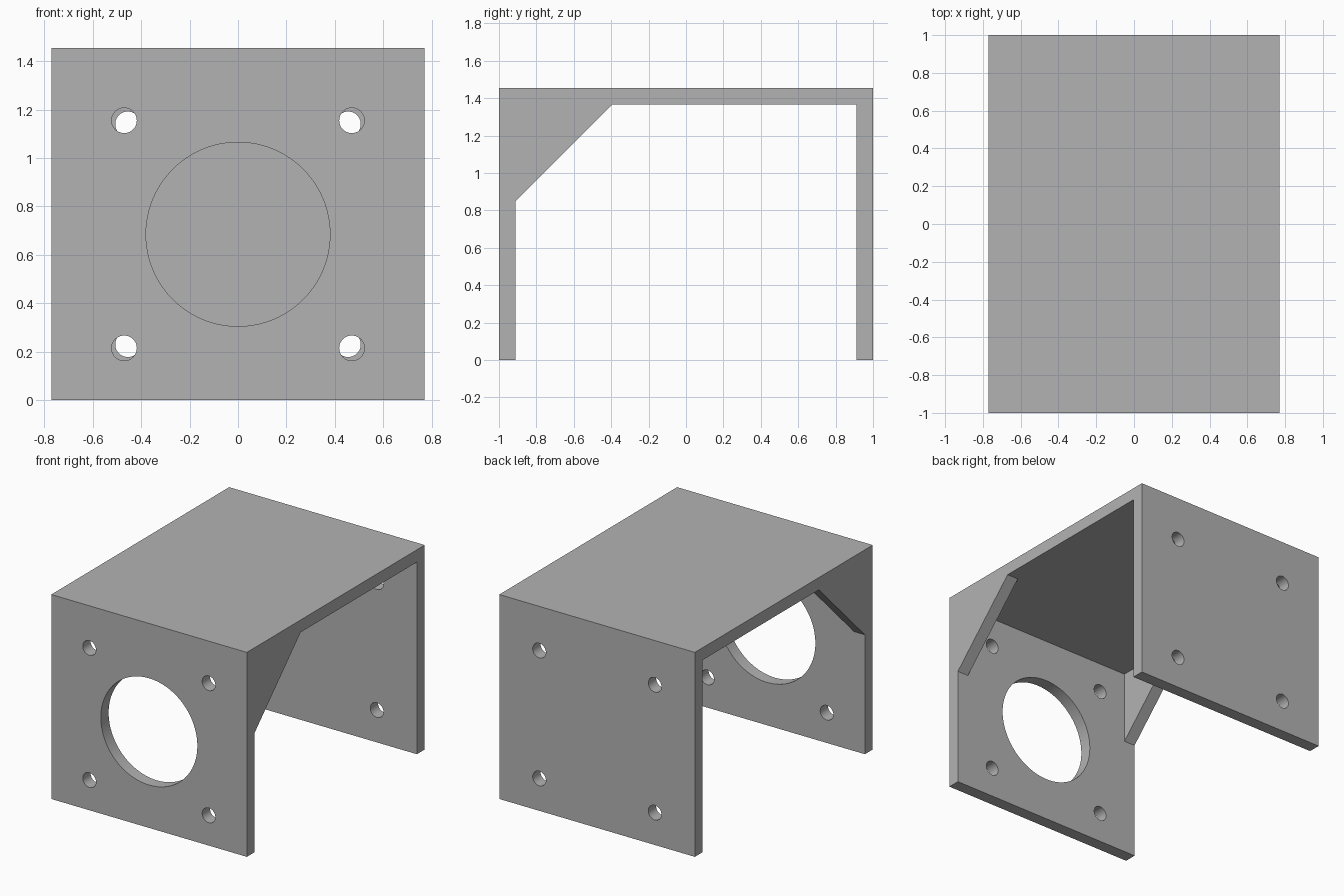
import bpy
import bmesh
from math import radians
from mathutils import Matrix, Vector

if "Cube" in bpy.data.objects:
    bpy.data.objects.remove(bpy.data.objects["Cube"])

HALF_W, HALF_L, HEIGHT, WALL = 0.77, 1.0, 1.455, 0.088
IN_Y, IN_Z = HALF_L - WALL, HEIGHT - WALL
CENTRE_Z = 0.685

grey = bpy.data.materials.new("plain grey")
grey.use_nodes = True
grey.diffuse_color = (0.45, 0.45, 0.45, 1)
grey.node_tree.nodes["Principled BSDF"].inputs["Base Color"].default_value = (0.45, 0.45, 0.45, 1)


def new_object(name, bm):
    bmesh.ops.recalc_face_normals(bm, faces=bm.faces)
    mesh = bpy.data.meshes.new(name)
    bm.to_mesh(mesh)
    bm.free()
    mesh.materials.append(grey)
    obj = bpy.data.objects.new(name, mesh)
    bpy.context.collection.objects.link(obj)
    return obj


def prism(name, profile, half_width):
    """Extrude a side profile of (y, z) points across x."""
    bm = bmesh.new()
    face = bm.faces.new([bm.verts.new((-half_width, y, z)) for y, z in profile])
    side = bmesh.ops.extrude_face_region(bm, geom=[face])
    moved = [v for v in side["geom"] if isinstance(v, bmesh.types.BMVert)]
    bmesh.ops.translate(bm, verts=moved, vec=Vector((2 * half_width, 0, 0)))
    return new_object(name, bm)


def drill(name, x, y, z, radius, segments):
    bm = bmesh.new()
    place = Matrix.Translation((x, y, z)) @ Matrix.Rotation(radians(90), 4, 'X')
    bmesh.ops.create_cone(bm, cap_ends=True, segments=segments, radius1=radius,
                          radius2=radius, depth=0.4, matrix=place)
    return new_object(name, bm)


# Solid block that becomes the folded bracket
bracket = prism("motor_bracket", [(-HALF_L, 0), (HALF_L, 0), (HALF_L, HEIGHT), (-HALF_L, HEIGHT)], HALF_W)

# Open passage whose sloped corner leaves the two gussets
cutters = [prism("passage_cutter", [(-IN_Y, -0.2), (IN_Y, -0.2), (IN_Y, IN_Z),
                                    (-0.395, IN_Z), (-IN_Y, 0.85)], HALF_W + 0.2)]
# Pocket between the gussets
cutters.append(prism("pocket_cutter", [(-IN_Y, -0.3), (0.5, -0.3), (0.5, IN_Z), (-IN_Y, IN_Z)],
                     HALF_W - WALL))

# Large bore in the front plate, and four bolt holes in each plate
cutters.append(drill("bore_cutter", 0, -HALF_L, CENTRE_Z, 0.38, 96))
for y, spread in ((-HALF_L, 0.47), (HALF_L, 0.455)):
    for sx in (-1, 1):
        for sz in (-1, 1):
            cutters.append(drill("bolt_cutter", sx * spread, y, CENTRE_Z + sz * spread, 0.052, 40))

bpy.context.view_layer.objects.active = bracket
for cutter in cutters:
    cut = bracket.modifiers.new("cut", 'BOOLEAN')
    cut.operation = 'DIFFERENCE'
    cut.solver = 'EXACT'
    cut.object = cutter
    bpy.ops.object.modifier_apply(modifier=cut.name)
    bpy.data.objects.remove(cutter)

# Smooth hole walls, crisp sheet edges
bpy.ops.object.select_all(action='DESELECT')
bracket.select_set(True)
bpy.ops.object.shade_smooth_by_angle(angle=radians(30))
